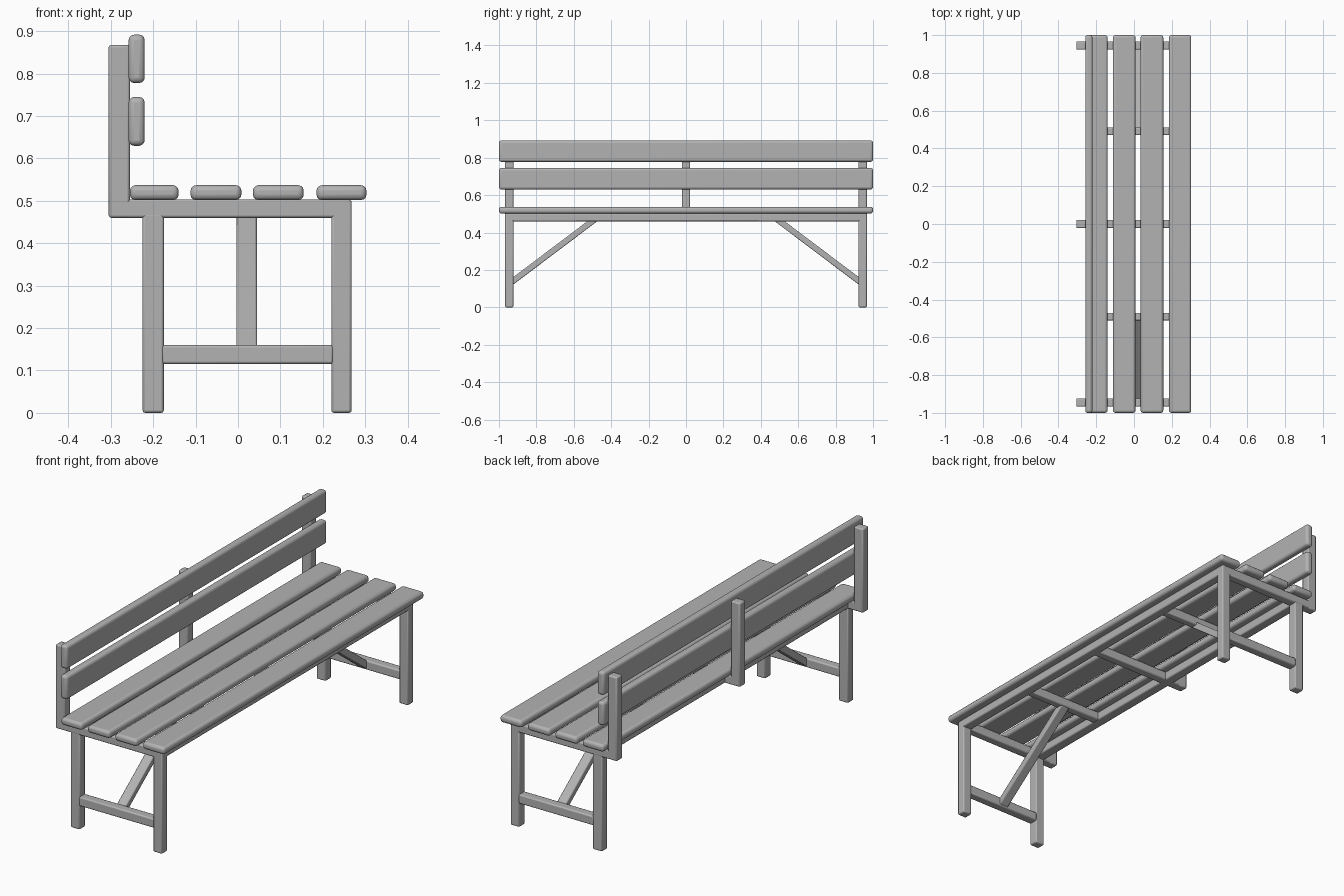
import bpy
import math
from mathutils import Vector

if "Cube" in bpy.data.objects:
    bpy.data.objects.remove(bpy.data.objects["Cube"], do_unlink=True)

grey = bpy.data.materials.new("weathered_grey")
grey.use_nodes = True
GREY = (0.45, 0.45, 0.45, 1)
grey.diffuse_color = GREY
grey.node_tree.nodes["Principled BSDF"].inputs["Base Color"].default_value = GREY


def beam(name, x, y, z, bevel=0.006, segments=2, tilt=0):
    """Rounded timber filling the (low, high) range on each axis, tilted about x."""
    spans = (x, y, z)
    bpy.ops.mesh.primitive_cube_add(size=1, location=[sum(s) / 2 for s in spans])
    ob = bpy.context.object
    ob.name = ob.data.name = name
    ob.scale = [s[1] - s[0] for s in spans]
    bpy.ops.object.transform_apply(location=False, rotation=False, scale=True)
    ob.rotation_euler.x = tilt
    ob.data.materials.append(grey)
    mod = ob.modifiers.new("rounded_edges", "BEVEL")
    mod.width = bevel
    mod.segments = segments
    bpy.ops.object.shade_smooth_by_angle(angle=math.radians(40))
    return ob


def across(y, width=0.044):
    return (y - width / 2, y + width / 2)


END = 0.945
FULL = (-1, 1)
BACK_LEG = (-0.225, -0.175)
FRONT_LEG = (0.22, 0.268)
FRAME_Z = (0.46, 0.503)

# Seat and backrest slats
for x in ((-0.255, -0.14), (-0.112, 0.008), (0.035, 0.155), (0.185, 0.303)):
    beam("seat_slat", x, FULL, (0.502, 0.537), 0.013, 3)
for z in ((0.63, 0.745), (0.778, 0.892)):
    beam("back_slat", (-0.258, -0.22), FULL, z, 0.013, 3)

# Long rails under the seat
for name, x in (("back_rail", BACK_LEG), ("front_rail", FRONT_LEG)):
    beam(name, x, (-0.965, 0.965), FRAME_Z)

# Back posts, each with a bearer under the seat
for y in (-END, 0, END):
    beam("back_post", (-0.305, -0.255), across(y), (0.46, 0.868))
    beam("seat_bearer", (-0.3, 0.266), across(y), FRAME_Z)

for side in (-1, 1):
    y = side * END
    # End frames
    beam("back_leg", BACK_LEG, across(y), (0, 0.47))
    beam("front_leg", FRONT_LEG, across(y), (0, 0.5))
    beam("stretcher", (-0.18, 0.225), across(y), (0.115, 0.16))
    # Intermediate bearer
    beam("middle_bearer", (-0.18, 0.225), across(side * 0.49, 0.04), FRAME_Z)
    # Diagonal brace from stretcher to bearer
    low = Vector((0.021, side * 0.935, 0.133))
    high = Vector((0.021, side * 0.485, 0.472))
    run = high - low
    mid = (low + high) / 2
    half = run.length / 2
    beam("brace", (-0.003, 0.045), (mid.y - half, mid.y + half),
         (mid.z - 0.016, mid.z + 0.016), 0.005, 2,
         math.atan2(run.z, abs(run.y)) * -side)
